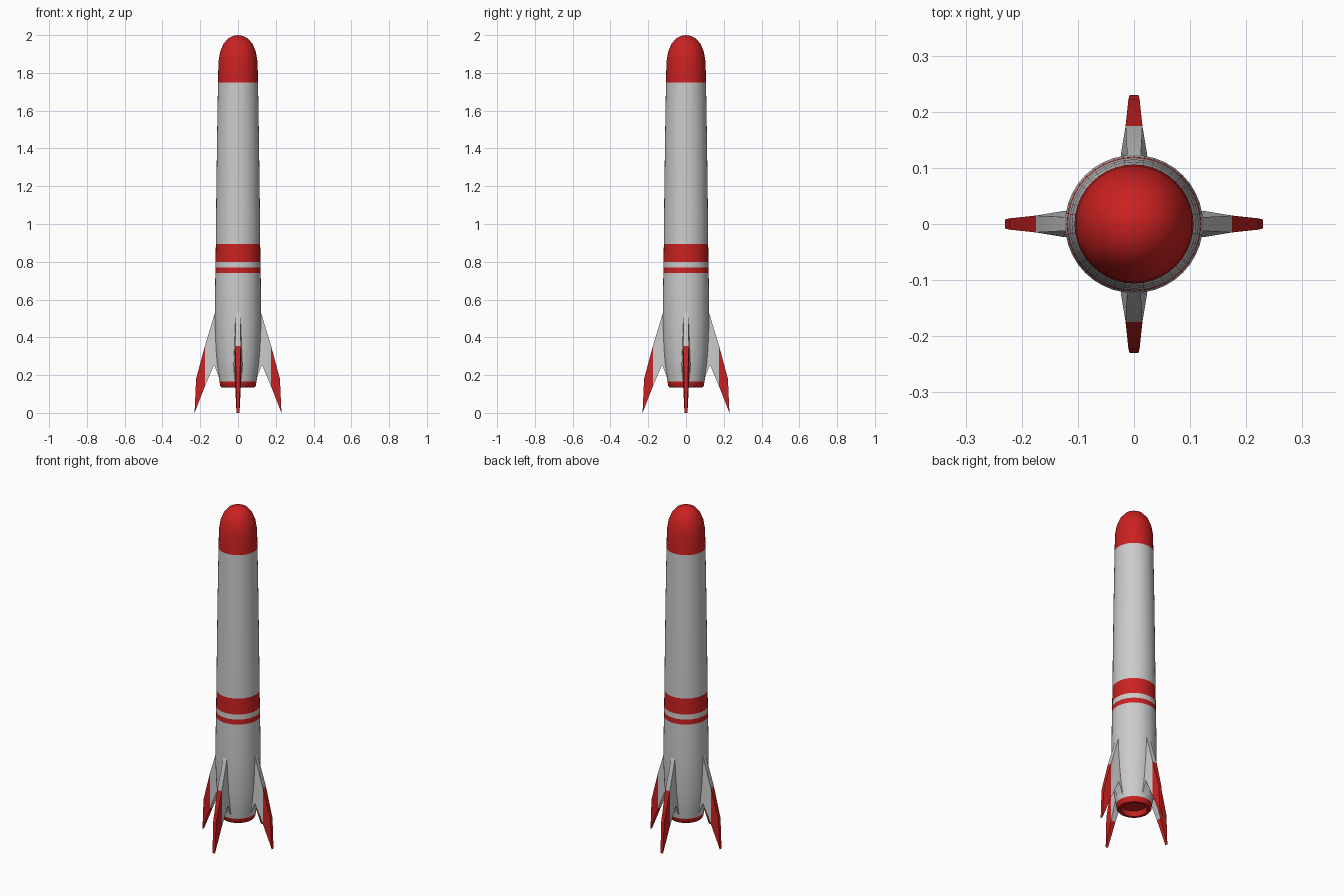
import bpy, bmesh
from math import sin, cos, pi, radians
from mathutils import Matrix

if "Cube" in bpy.data.objects:
    bpy.data.objects.remove(bpy.data.objects["Cube"])

SEGMENTS = 40


def material(name, color):
    m = bpy.data.materials.new(name)
    m.diffuse_color = color
    m.use_nodes = True
    m.node_tree.nodes["Principled BSDF"].inputs["Base Color"].default_value = m.diffuse_color
    return m


RED = material("red_paint", (0.6, 0.015, 0.015, 1))
WHITE = material("white_paint", (0.8, 0.8, 0.8, 1))


def finish(name, bm, mat, angle=35):
    bmesh.ops.recalc_face_normals(bm, faces=bm.faces)
    me = bpy.data.meshes.new(name)
    bm.to_mesh(me)
    bm.free()
    me.materials.append(mat)
    ob = bpy.data.objects.new(name, me)
    bpy.context.collection.objects.link(ob)
    bpy.ops.object.select_all(action='DESELECT')
    ob.select_set(True)
    bpy.context.view_layer.objects.active = ob
    bpy.ops.object.shade_smooth_by_angle(angle=radians(angle))
    return ob


def lathe(name, profile, mat):
    """Spin a bottom-to-top (radius, z) profile around the z axis."""
    bm = bmesh.new()
    rings = [[bm.verts.new((r * cos(2 * pi * i / SEGMENTS),
                            r * sin(2 * pi * i / SEGMENTS), z))
              for i in range(SEGMENTS)] for r, z in profile]
    for a, b in zip(rings, rings[1:]):
        for i in range(SEGMENTS):
            j = (i + 1) % SEGMENTS
            f = bm.faces.new((a[i], a[j], b[j], b[i]))
    bmesh.ops.remove_doubles(bm, verts=bm.verts, dist=1e-5)
    ob = finish(name, bm, mat)
    # open shells: make sure faces point outward
    me = ob.data
    big = max(me.polygons, key=lambda p: p.area)
    if big.normal.x * big.center.x + big.normal.y * big.center.y < 0:
        me.flip_normals()
    return ob


def fin_part(name, outline, mat, turn):
    """Plate in the xz plane; outline points are (x, z, half thickness)."""
    bm = bmesh.new()
    left = [bm.verts.new((x, -t, z)) for x, z, t in outline]
    right = [bm.verts.new((x, t, z)) for x, z, t in outline]
    bm.faces.new(left)
    bm.faces.new(right[::-1])
    for i in range(len(outline)):
        j = (i + 1) % len(outline)
        bm.faces.new((left[i], right[i], right[j], left[j]))
    bmesh.ops.triangulate(bm, faces=[f for f in bm.faces if len(f.verts) > 4])
    bm.transform(Matrix.Rotation(turn, 4, 'Z'))
    return finish(name, bm, mat, 30)


# Engine ring with recessed nozzle
lathe("engine_ring", [(0, 0.165), (0.066, 0.165), (0.072, 0.135), (0.088, 0.135),
                      (0.094, 0.142), (0.098, 0.165)], RED)

# Fuselage sections and painted bands
lathe("lower_body", [(0.098, 0.165), (0.105, 0.21), (0.112, 0.26), (0.118, 0.34),
                     (0.122, 0.44), (0.123, 0.54), (0.12, 0.74)], WHITE)
lathe("thin_band", [(0.12, 0.74), (0.1195, 0.77)], RED)
lathe("band_gap", [(0.1195, 0.77), (0.119, 0.80)], WHITE)
lathe("wide_band", [(0.119, 0.80), (0.1175, 0.895)], RED)
lathe("upper_body", [(0.1175, 0.895), (0.115, 1.15), (0.111, 1.45), (0.106, 1.75)], WHITE)

# Nose
lathe("nose_cone", [(0.106, 1.75), (0.1035, 1.86), (0.095, 1.91), (0.078, 1.952),
                    (0.053, 1.982), (0.026, 1.996), (0, 2.0)], RED)

# Four swept fins with red tips
ROOT = [(0.119, 0.54, 0.012), (0.175, 0.355, 0.015), (0.175, 0.141, 0.015),
        (0.127, 0.255, 0.023), (0.096, 0.18, 0.023), (0.09, 0.30, 0.024),
        (0.095, 0.54, 0.014)]
TIP = [(0.175, 0.355, 0.015), (0.222, 0.18, 0.010), (0.23, 0.0, 0.008),
       (0.175, 0.141, 0.015)]
for k, side in enumerate(("right", "back", "left", "front")):
    fin_part(side + "_fin", ROOT, WHITE, k * pi / 2)
    fin_part(side + "_fin_tip", TIP, RED, k * pi / 2)
